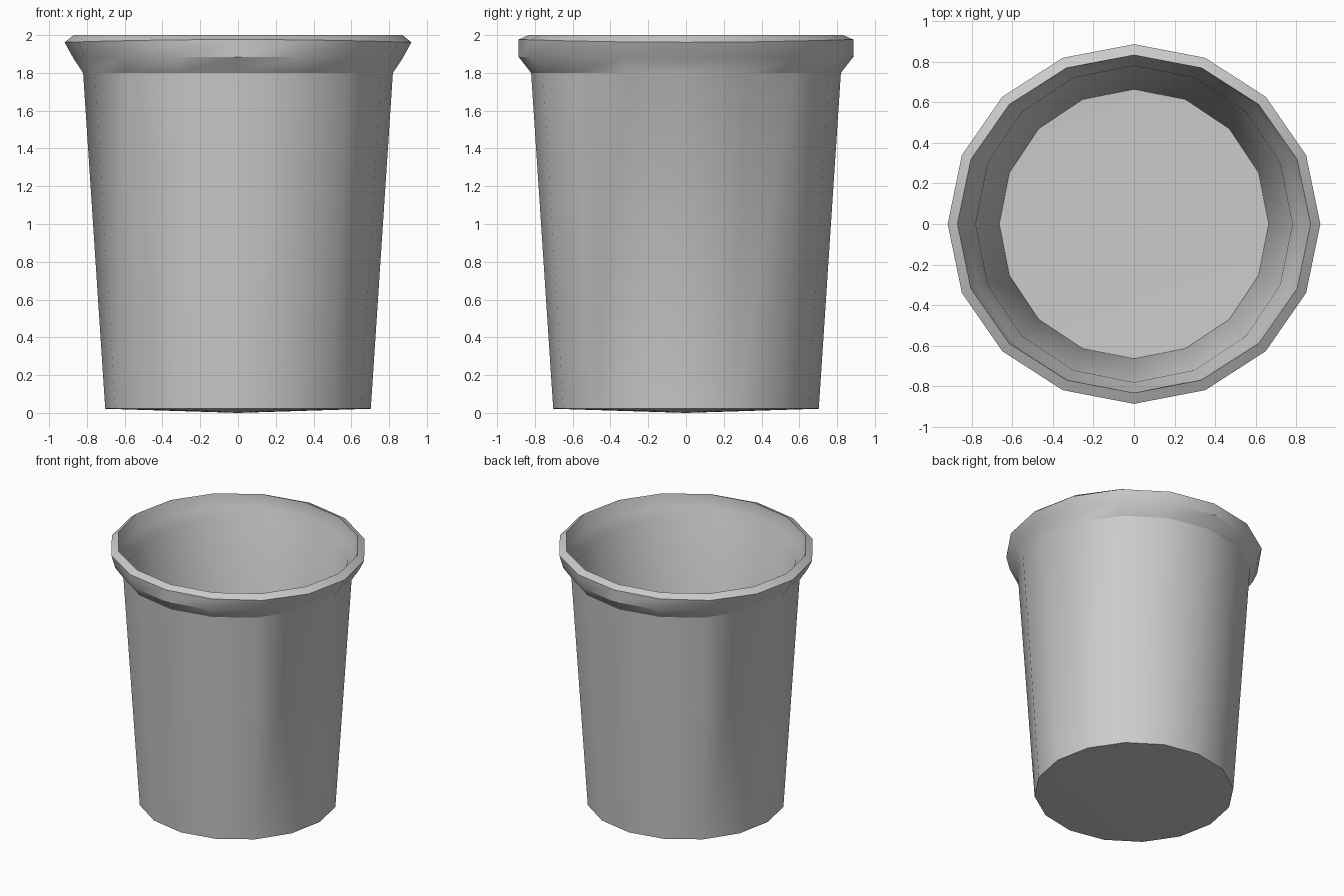
import bpy, bmesh
from math import cos, sin, pi, radians

if "Cube" in bpy.data.objects:
    bpy.data.objects.remove(bpy.data.objects["Cube"])

SIDES = 16

# Rings from underside, up the outer wall, over the flared rim and down inside:
# (radius x, radius y, z at the x ends, z at the y ends)
RINGS = [
    (0.703, 0.703, 0.022, 0.022),   # base edge
    (0.820, 0.820, 1.80, 1.80),     # wall top
    (0.873, 0.886, 1.88, 1.885),    # rim flare
    (0.918, 0.886, 1.962, 1.977),   # rim outer edge
    (0.870, 0.832, 2.00, 2.00),     # rim inner edge
    (0.826, 0.830, 1.90, 1.90),     # inside flare
    (0.780, 0.780, 1.815, 1.815),   # inside wall top
    (0.664, 0.664, 0.062, 0.062),   # floor edge
]


def ring(bm, rx, ry, zx, zy):
    verts = []
    for i in range(SIDES):
        a = 2 * pi * i / SIDES
        z = zx * cos(a) ** 2 + zy * sin(a) ** 2
        verts.append(bm.verts.new((rx * cos(a), ry * sin(a), z)))
    return verts


def cap(bm, loop, z):
    tip = bm.verts.new((0, 0, z))
    for i in range(SIDES):
        bm.faces.new((loop[i], loop[(i + 1) % SIDES], tip))


bm = bmesh.new()
loops = [ring(bm, *r) for r in RINGS]
# Walls and rim
for lo, hi in zip(loops, loops[1:]):
    for i in range(SIDES):
        j = (i + 1) % SIDES
        bm.faces.new((lo[i], lo[j], hi[j], hi[i]))
# Slightly bulging underside and inner floor
cap(bm, loops[0], 0.0)
cap(bm, loops[-1], 0.042)
bmesh.ops.recalc_face_normals(bm, faces=bm.faces)

mesh = bpy.data.meshes.new("bucket")
bm.to_mesh(mesh)
bm.free()
bucket = bpy.data.objects.new("bucket", mesh)
bpy.context.collection.objects.link(bucket)
bpy.context.view_layer.objects.active = bucket
bucket.select_set(True)
bpy.ops.object.shade_smooth_by_angle(angle=radians(30))
